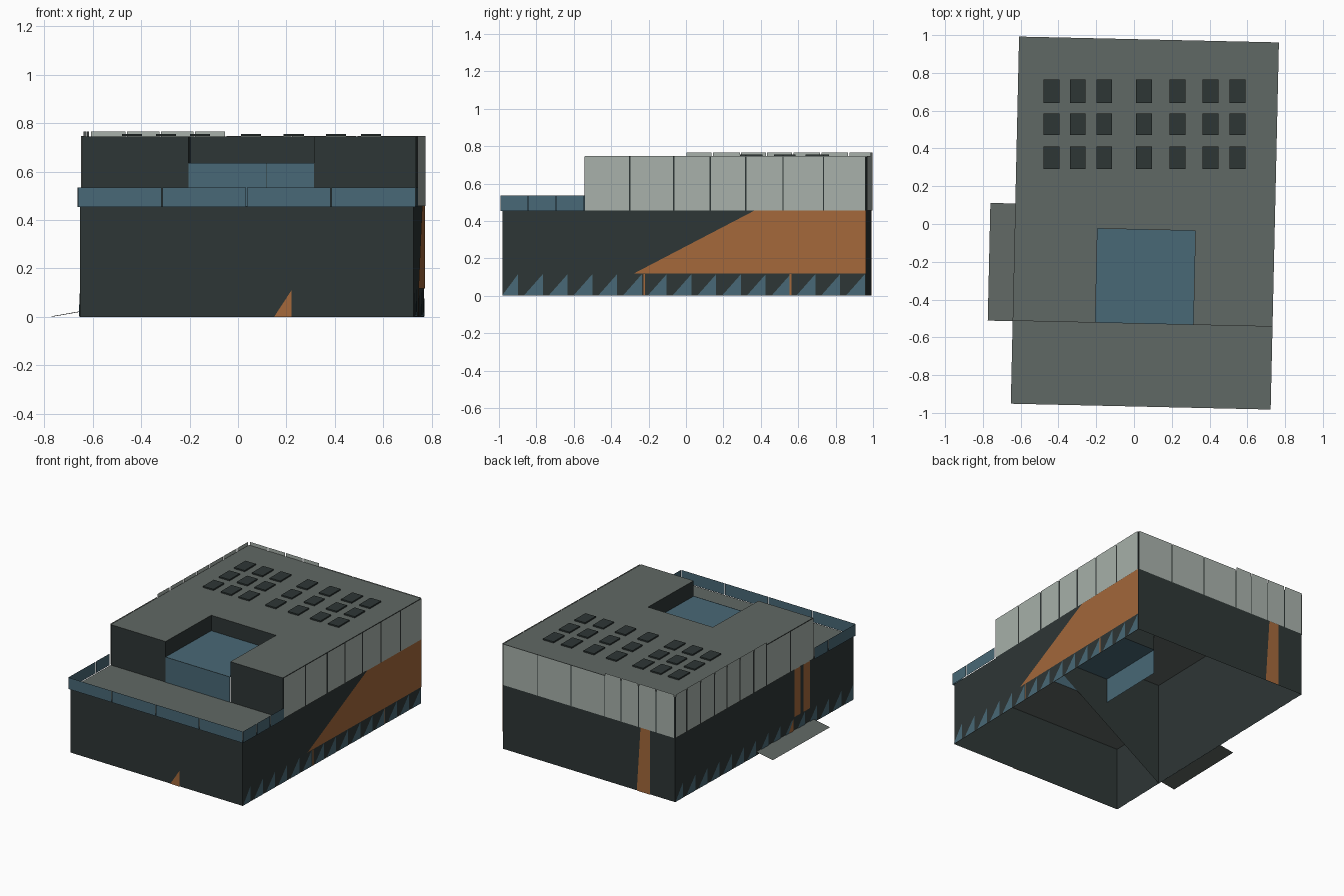
import bpy, math
from mathutils import Matrix, Vector

if "Cube" in bpy.data.objects:
    bpy.data.objects.remove(bpy.data.objects["Cube"])

# Colours
def mat(name, rgb):
    m = bpy.data.materials.new(name)
    m.diffuse_color = (*rgb, 1)
    m.use_nodes = True
    m.node_tree.nodes["Principled BSDF"].inputs["Base Color"].default_value = m.diffuse_color
    return m
DARK = mat("dark_wall", (0.027, 0.037, 0.036))
GREY = mat("roof_grey", (0.118, 0.138, 0.128))
LIGHT = mat("pale_panel", (0.39, 0.44, 0.405))
ORANGE = mat("orange_wood", (0.37, 0.138, 0.043))
BLUE = mat("blue_glass", (0.066, 0.14, 0.183))

# The building is turned slightly on its plot
TURN = Matrix.Translation((0.0575, 0.005, 0)) @ Matrix.Rotation(-0.0225, 4, 'Z')
W, L = 0.688, 0.972               # half width, half length
TERR, TOP, BOX = 0.457, 0.745, 0.635
STEP = -0.533                     # where the upper block starts
NX0, NX1, NY = -0.25, 0.268, -0.035   # notch in the upper block

def sheets(name, polys, material, outward=None, world=False):
    """Flat polygons in one object, facing outward when a direction is given."""
    verts, faces = [], []
    for poly in polys:
        pts = [Vector(p) for p in poly]
        if outward:
            n = Vector()
            for a, b in zip(pts, pts[1:] + pts[:1]):
                n += a.cross(b)
            if n.dot(Vector(outward)) < 0:
                pts.reverse()
        faces.append(range(len(verts), len(verts) + len(pts)))
        verts += pts
    me = bpy.data.meshes.new(name)
    me.from_pydata(verts, [], [list(f) for f in faces])
    me.materials.append(material)
    ob = bpy.data.objects.new(name, me)
    if not world:
        ob.matrix_world = TURN
    bpy.context.collection.objects.link(ob)
    return ob

DIRS = {"right": (1, 0, 0), "left": (-1, 0, 0), "back": (0, 1, 0), "front": (0, -1, 0)}

def on_side(side, s, z, off):
    return {"right": (W + off, s, z), "left": (-W - off, s, z),
            "back": (s, L + off, z), "front": (s, -L - off, z)}[side]

def cladding(name, side, polys, material, off=0.004):
    sheets(name, [[on_side(side, s, z, off) for s, z in p] for p in polys], material, DIRS[side])

def rect(a, b, z0, z1):
    return [(a, z0), (b, z0), (b, z1), (a, z1)]

# Outer walls, open at the bottom
side_profile = [(-L, 0), (L, 0), (L, TOP), (STEP, TOP), (STEP, TERR), (-L, TERR)]
for s in ("left", "right"):
    cladding(s + "_wall", s, [side_profile], DARK, 0)
cladding("front_wall", "front", [rect(-W, W, 0, TERR)], DARK, 0)
cladding("back_wall", "back", [rect(-W, W, 0, TOP)], DARK, 0)

# Step walls above the terrace, with the inner partition running down to the ground
sheets("step_walls", [
    [(x, STEP, z) for x, z in ((-W, 0), (-W, TOP), (NX0, TOP), (NX0, BOX), (NX1, BOX))],
    [(x, STEP, z) for x, z in rect(NX1, W, TERR, TOP)]], DARK, (0, -1, 0))

# Roofs
sheets("upper_roof", [[(x, y, TOP) for x, y in (
    (-W, STEP), (NX0, STEP), (NX0, NY), (NX1, NY), (NX1, STEP), (W, STEP), (W, L), (-W, L))]],
    GREY, (0, 0, 1))
sheets("terrace_roof", [[(x, y, TERR) for x, y in rect(-W, W, -L, STEP)]], GREY, (0, 0, 1))

# Notch walls and glass box inside the notch
sheets("notch_left_wall", [[(NX0, y, z) for y, z in rect(STEP, NY, BOX, TOP)]], DARK, (1, 0, 0))
sheets("notch_right_wall", [[(NX1, y, z) for y, z in rect(STEP, NY, BOX, TOP)]], DARK, (-1, 0, 0))
sheets("notch_back_wall", [[(x, NY, z) for x, z in rect(NX0, NX1, BOX, TOP)]], DARK, (0, -1, 0))
sheets("glass_box_top", [[(x, y, BOX) for x, y in rect(NX0, NX1, STEP, NY)]], BLUE, (0, 0, 1))
mid = NX0 + 0.62 * (NX1 - NX0)
sheets("glass_box_front", [[(x, STEP - 0.003, z) for x, z in rect(a, b, TERR, BOX)]
                           for a, b in ((NX0, mid - 0.001), (mid + 0.001, NX1))], BLUE, (0, -1, 0))
sheets("glass_box_left", [[(NX0, y, z) for y, z in rect(STEP, NY, TERR, BOX)]], BLUE, (-1, 0, 0))
sheets("glass_box_right", [[(NX1, y, z) for y, z in rect(STEP, NY, TERR, BOX)]], BLUE, (1, 0, 0))

# Pale upper panels; they stand proud of the roof around the back left corner
def panels(side, cuts, raised):
    polys = [rect(a + 0.003, b - 0.003, TERR, 0.766 if raised(a, b) else TOP + 0.002)
             for a, b in zip(cuts, cuts[1:])]
    cladding(side + "_pale_panels", side, polys, LIGHT, 0.006)

panels("right", [STEP, -0.29, -0.055, 0.14, 0.33, 0.53, 0.745, L], lambda a, b: False)
panels("left", [STEP, -0.28, -0.02, 0.12, 0.27, 0.41, 0.55, 0.7, 0.85, L], lambda a, b: a > -0.03)
panels("back", [-W, -0.54, -0.4, -0.26, -0.13, 0.14, 0.41, W], lambda a, b: b < -0.1)

# Terrace balustrade of glass panels
def balustrade(side, a, b, n):
    d = (b - a) / n
    cladding(side + "_balustrade", side,
             [rect(a + i * d + 0.002, a + (i + 1) * d - 0.002, 0.453, 0.535) for i in range(n)],
             BLUE, 0.01)
balustrade("front", -W - 0.01, W + 0.01, 4)
balustrade("left", -L - 0.01, STEP, 3)
balustrade("right", -L - 0.01, STEP, 3)

# Saw-tooth basement glazing along both long sides
for side in ("right", "left"):
    teeth = []
    for i in range(15):
        e = -0.888 + i * 0.1325
        t = [(e - 0.1, 0.002), (e, 0.002), (e, 0.115)]
        if side == "left":
            t = [(-s, z) for s, z in t]
        teeth.append([(max(-L, min(L, s)), z) for s, z in t])
    cladding(side + "_basement_glazing", side, teeth, BLUE)

# Orange timber areas
cladding("right_timber", "right", [
    [(-0.27, 0.118), (L, 0.118), (L, TERR), (0.38, TERR)],
    rect(-0.217, -0.208, 0.003, 0.115), rect(0.565, 0.574, 0.003, 0.115)], ORANGE, 0.005)
cladding("left_timber", "left", [rect(-0.39, -0.32, 0.12, TERR), rect(-0.49, -0.42, 0.12, TERR),
                                 [(-0.31, 0.003), (-0.25, 0.003), (-0.31, 0.11)]], ORANGE, 0.005)
cladding("back_timber", "back", [[(-0.49, 0), (-0.385, 0), (-0.415, TERR), (-0.49, TERR)]], ORANGE)
cladding("front_timber", "front", [[(0.113, 0), (0.185, 0), (0.185, 0.11)]], ORANGE)

# Sloping ramp on the left
sheets("side_ramp", [[(-0.82, -0.535, 0.002), (-W, -0.535, 0.025),
                      (-W, 0.088, 0.025), (-0.82, 0.088, 0.002)]], GREY, (0, 0, 1))

# Roof lights: thin dark plates in three rows of seven
for y0, y1 in ((0.64, 0.765), (0.47, 0.585), (0.29, 0.41)):
    for x in (-0.437, -0.297, -0.157, 0.053, 0.23, 0.405, 0.548):
        bpy.ops.mesh.primitive_cube_add(size=1, location=(x, (y0 + y1) / 2, 0.7505))
        ob = bpy.context.object
        ob.name = "roof_light"
        ob.scale = (0.083, y1 - y0, 0.0095)
        ob.data.materials.append(DARK)
